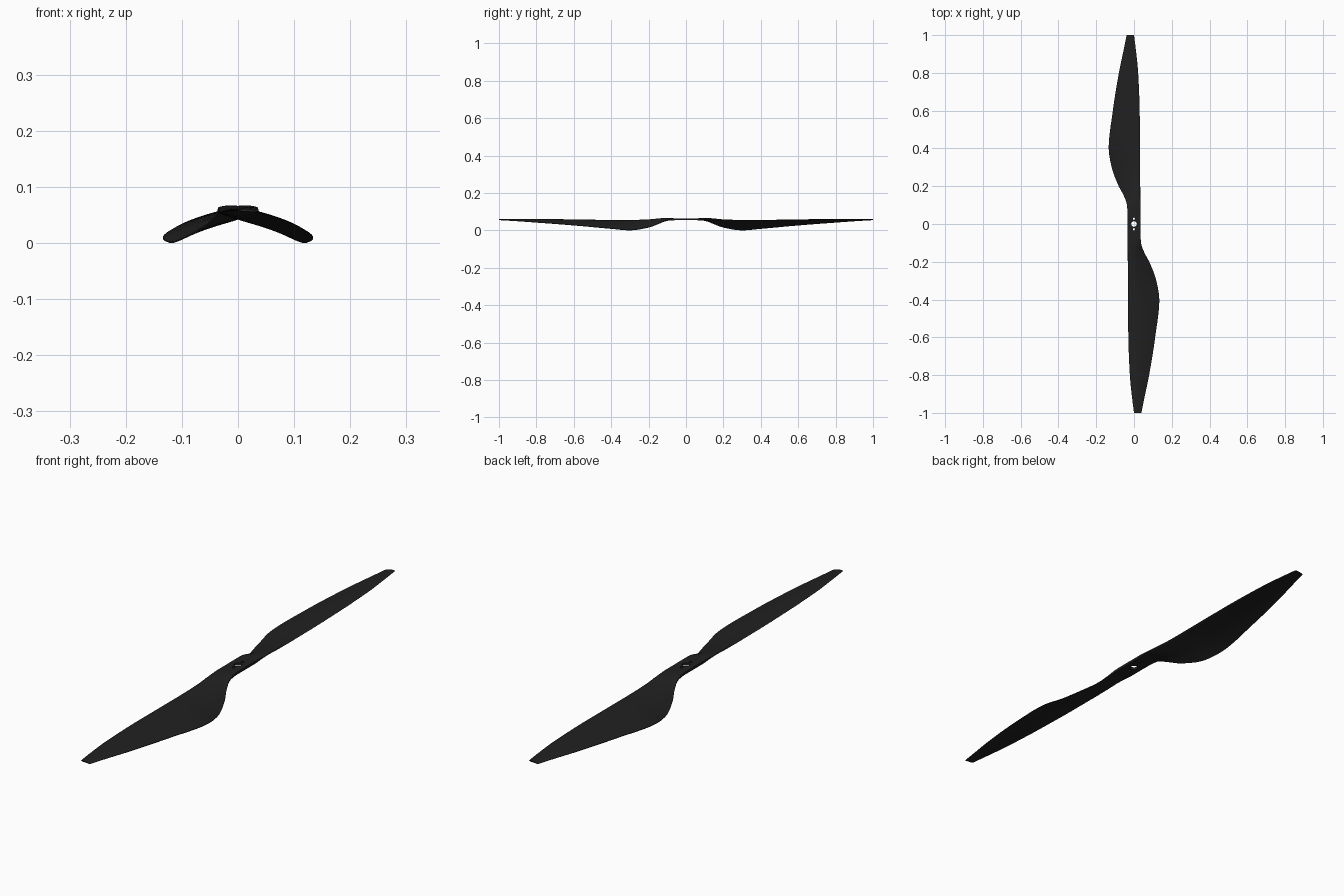
import bpy, bmesh, math
from mathutils import Matrix

if "Cube" in bpy.data.objects:
    bpy.data.objects.remove(bpy.data.objects["Cube"])

# Blade stations: y, leading x, leading z, trailing x, trailing z, thickness, camber, hub squareness
STATIONS = [
    (0.00, 0.035, 0.060, -0.035, 0.060, 0.010, 0.000, 1.0),
    (0.06, 0.035, 0.060, -0.035, 0.060, 0.010, 0.000, 1.0),
    (0.10, 0.035, 0.061, -0.037, 0.055, 0.013, 0.003, 0.4),
    (0.15, 0.034, 0.060, -0.054, 0.035, 0.014, 0.005, 0.0),
    (0.20, 0.033, 0.057, -0.081, 0.017, 0.013, 0.006, 0.0),
    (0.30, 0.032, 0.055, -0.118, 0.002, 0.012, 0.007, 0.0),
    (0.40, 0.032, 0.055, -0.134, 0.010, 0.011, 0.007, 0.0),
    (0.60, 0.030, 0.057, -0.112, 0.028, 0.010, 0.006, 0.0),
    (0.80, 0.022, 0.059, -0.080, 0.043, 0.008, 0.004, 0.0),
    (0.93, 0.009, 0.060, -0.053, 0.052, 0.006, 0.002, 0.0),
    (1.00, 0.000, 0.060, -0.039, 0.056, 0.005, 0.001, 0.0),
]
N = 14  # samples along the chord


def tangent(i, k):
    """Monotone slope of column k at station i."""
    if i in (0, len(STATIONS) - 1):
        return 0.0 if i == 0 else ((STATIONS[i][k] - STATIONS[i - 1][k])
                                   / (STATIONS[i][0] - STATIONS[i - 1][0]))
    a, b, c = STATIONS[i - 1:i + 2]
    d0 = (b[k] - a[k]) / (b[0] - a[0])
    d1 = (c[k] - b[k]) / (c[0] - b[0])
    return 2 * d0 * d1 / (d0 + d1) if d0 * d1 > 0 else 0.0


def sample(y):
    """Smoothly interpolated section values at y."""
    i = max(j for j in range(len(STATIONS) - 1) if STATIONS[j][0] <= y + 1e-9)
    a, b = STATIONS[i], STATIONS[i + 1]
    h = b[0] - a[0]
    t = (y - a[0]) / h
    return [(2*t**3 - 3*t*t + 1) * a[k] + (t**3 - 2*t*t + t) * h * tangent(i, k)
            + (3*t*t - 2*t**3) * b[k] + (t**3 - t*t) * h * tangent(i + 1, k)
            for k in range(1, 8)]


def section(y):
    """Closed aerofoil loop, squared off near the hub."""
    lx, lz, tx, tz, thick, camber, square = sample(y)
    upper, lower = [], []
    for j in range(N + 1):
        s = (1 - math.cos(math.pi * j / N)) / 2
        foil = 0.12 + 0.88 * min(1, 1.9 * math.sqrt(s)) * min(1, (1 - s) * 1.6 + 0.08)
        foil *= 0.35 if j == 0 else 1
        half = thick / 2 * (square + (1 - square) * foil)
        x = lx + (tx - lx) * s
        z = lz + (tz - lz) * s + camber * 4 * s * (1 - s)
        upper.append((x, y, z + half))
        lower.append((x, y, z - half))
    return upper + lower[::-1]


# Both blades and hub as one lofted body
bm = bmesh.new()
ys = [0, 0.06] + [0.06 + 0.02 * i for i in range(1, 48)]
rings = [[bm.verts.new(p) for p in section(y)] for y in ys]
for r0, r1 in zip(rings, rings[1:]):
    for j in range(len(r0)):
        k = (j + 1) % len(r0)
        bm.faces.new((r0[j], r0[k], r1[k], r1[j]))
bm.faces.new(rings[-1])
copy = bmesh.ops.duplicate(bm, geom=bm.verts[:] + bm.edges[:] + bm.faces[:])["geom"]
bmesh.ops.rotate(bm, verts=[g for g in copy if isinstance(g, bmesh.types.BMVert)],
                 cent=(0, 0, 0), matrix=Matrix.Rotation(math.pi, 3, 'Z'))
bmesh.ops.remove_doubles(bm, verts=bm.verts[:], dist=1e-5)
bmesh.ops.recalc_face_normals(bm, faces=bm.faces[:])
low = min(v.co.z for v in bm.verts)
bmesh.ops.translate(bm, verts=bm.verts[:], vec=(0, 0, -low))
mesh = bpy.data.meshes.new("propeller")
bm.to_mesh(mesh)
bm.free()
prop = bpy.data.objects.new("propeller", mesh)
bpy.context.collection.objects.link(prop)

# Shaft hole and two bolt holes
for name, y, r in (("shaft_hole", 0, 0.015), ("bolt_hole_front", -0.028, 0.006),
                   ("bolt_hole_back", 0.028, 0.006)):
    bpy.ops.mesh.primitive_cylinder_add(vertices=24, radius=r, depth=0.1, location=(0, y, 0.06))
    cutter = bpy.context.object
    cutter.name = name + "_cutter"
    cutter.hide_render = True
    cutter.hide_set(True)
    mod = prop.modifiers.new(name, 'BOOLEAN')
    mod.operation = 'DIFFERENCE'
    mod.solver = 'EXACT'
    mod.object = cutter

# Black finish
mat = bpy.data.materials.new("black_carbon")
mat.diffuse_color = (0.015, 0.015, 0.015, 1)
mat.use_nodes = True
mat.node_tree.nodes["Principled BSDF"].inputs["Base Color"].default_value = mat.diffuse_color
mesh.materials.append(mat)

bpy.ops.object.select_all(action='DESELECT')
prop.select_set(True)
bpy.context.view_layer.objects.active = prop
bpy.ops.object.shade_smooth_by_angle(angle=math.radians(35))
